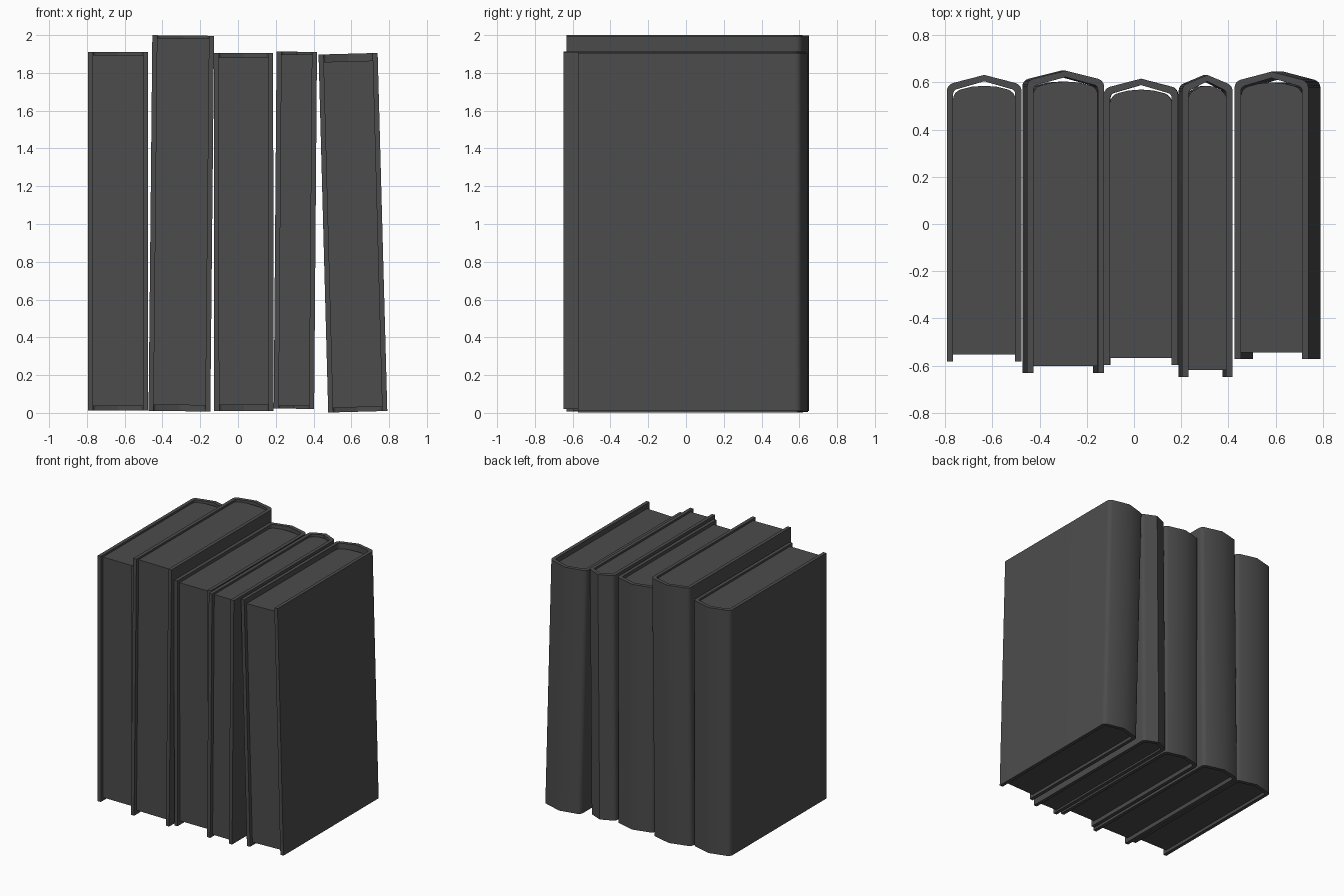
import bpy, bmesh, math
from mathutils import Matrix

if "Cube" in bpy.data.objects:
    bpy.data.objects.remove(bpy.data.objects["Cube"])

T = 0.027  # cover thickness

dark = bpy.data.materials.new("dark_grey")
dark.diffuse_color = (0.072, 0.072, 0.072, 1)
dark.use_nodes = True
dark.node_tree.nodes["Principled BSDF"].inputs["Base Color"].default_value = dark.diffuse_color


def half_profile(hw, y_front, y_corner, r, side, steps=4):
    """Board edge, then rounded corner points running inward to the spine."""
    pts = [(side * hw, y_front)]
    for i in range(steps + 1):
        a = math.radians(75) * i / steps
        pts.append((side * (hw - r * (1 - math.cos(a))), y_corner - r + r * math.sin(a)))
    return pts


def prism(name, rings, z0, z1, place):
    """Extrude flat outlines between two heights."""
    bm = bmesh.new()
    for ring in rings:
        bm.faces.new([bm.verts.new((x, y, z0)) for x, y in ring])
    bmesh.ops.remove_doubles(bm, verts=bm.verts, dist=1e-5)
    ext = bmesh.ops.extrude_face_region(bm, geom=bm.faces[:], use_keep_orig=True)
    top = [v for v in ext["geom"] if isinstance(v, bmesh.types.BMVert)]
    bmesh.ops.translate(bm, verts=top, vec=(0, 0, z1 - z0))
    bmesh.ops.recalc_face_normals(bm, faces=bm.faces[:])
    me = bpy.data.meshes.new(name)
    bm.to_mesh(me)
    bm.free()
    me.transform(place)
    me.materials.append(dark)
    ob = bpy.data.objects.new(name, me)
    bpy.context.collection.objects.link(ob)
    bpy.ops.object.select_all(action="DESELECT")
    ob.select_set(True)
    bpy.context.view_layer.objects.active = ob
    bpy.ops.object.shade_smooth_by_angle(angle=math.radians(30))


def book(i, x, w, z, h, lean, y_front, y_peak, top_in, bot_in):
    hw = w / 2
    yc = y_peak - 0.033
    place = Matrix.Translation((x, 0, z)) @ Matrix.Rotation(lean, 4, "Y")

    # Cover: two boards joined by a ridged spine, made as a strip of quads
    def line(off, r):
        left = half_profile(hw - off, y_front, yc - off, r, -1)
        right = half_profile(hw - off, y_front, yc - off, r, 1)
        return left + [(0, y_peak - off)] + right[::-1]
    outer, inner = line(0, 0.035), line(T, 0.02)
    quads = [(outer[k], outer[k + 1], inner[k + 1], inner[k]) for k in range(len(outer) - 1)]
    prism(f"book_{i}_cover", quads, 0, h, place)

    # Page block with a rounded back, set in from the cover edges
    pw, py = hw - T + 0.001, y_peak - 0.046
    left = half_profile(pw, y_front + 0.029, py - 0.014, 0.045, -1)
    right = half_profile(pw, y_front + 0.029, py - 0.014, 0.045, 1)
    mid = [(-pw * 0.4, py - 0.004), (0, py), (pw * 0.4, py - 0.004)]
    prism(f"book_{i}_pages", [left + mid + right[::-1]], bot_in, h - top_in, place)


# x at base, width, base z, height, lean, front y, spine peak y, page insets
books = [
    (-0.635, 0.317, 0.012, 1.898, 0.000, -0.582, 0.632, 0.015, 0.024),
    (-0.310, 0.327, 0.009, 1.989, 0.010, -0.632, 0.650, 0.015, 0.032),
    (0.031, 0.314, 0.009, 1.896, -0.001, -0.598, 0.616, 0.024, 0.032),
    (0.296, 0.214, 0.022, 1.890, 0.008, -0.648, 0.632, 0.015, 0.015),
    (0.634, 0.313, 0.006, 1.896, -0.027, -0.573, 0.646, 0.040, 0.024),
]
for n, b in enumerate(books, 1):
    book(n, *b)
